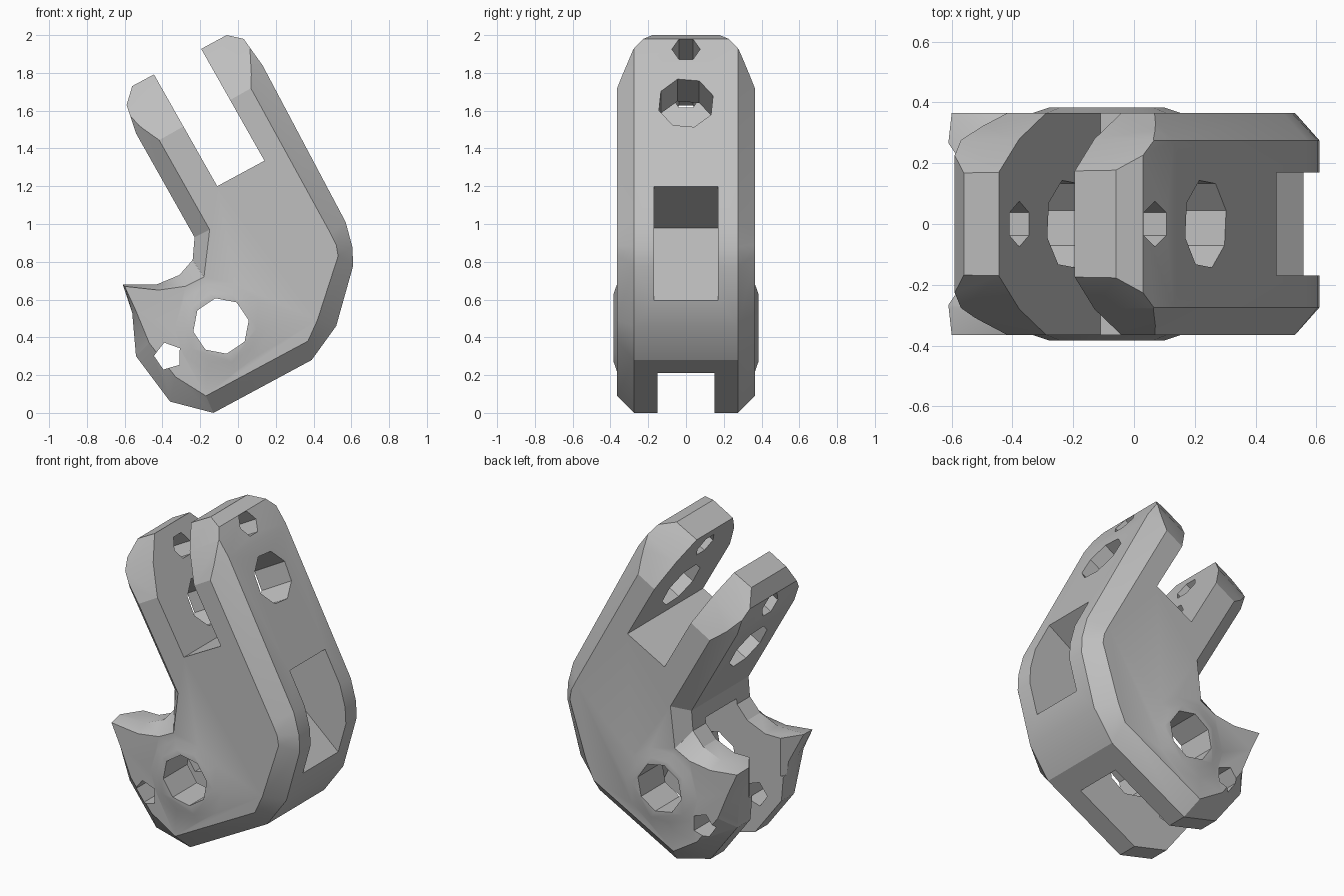
import bpy, bmesh, math
from mathutils import Matrix, Vector

cube = bpy.data.objects.get("Cube")
if cube:
    bpy.data.objects.remove(cube)

# One plain metal colour
GREY = (0.52, 0.52, 0.52, 1)
metal = bpy.data.materials.new("plain grey metal")
metal.diffuse_color = GREY
metal.use_nodes = True
metal.node_tree.nodes["Principled BSDF"].inputs["Base Color"].default_value = GREY


def frame(p, q, d, origin=(0, 0, 0)):
    """Matrix taking (p, q, depth) into the model's space."""
    return Matrix.Translation(origin) @ Matrix((p, q, d)).transposed().to_4x4()


X, Y, Z = Vector((1, 0, 0)), Vector((0, 1, 0)), Vector((0, 0, 1))
tilt = math.radians(29.5)
up = Vector((-math.sin(tilt), 0, math.cos(tilt)))       # along the upper arm
across = Vector((math.cos(tilt), 0, math.sin(tilt)))    # along the upper pin
SIDE = frame(X, Z, Y)
PLAN = frame(X, Y, Z)
ARM = frame(Y, up, across, (0.235, 0, 1.64))


def loft(name, rings, fr):
    """Closed solid through rings of (points, depth)."""
    bm = bmesh.new()
    loops = [[bm.verts.new(fr @ Vector((p, q, d))) for p, q in pts] for pts, d in rings]
    for a, b in zip(loops, loops[1:]):
        for i in range(len(a)):
            j = (i + 1) % len(a)
            bm.faces.new((a[i], a[j], b[j], b[i]))
    for cap in (loops[0], loops[-1]):
        bm.faces.new(cap)
    bmesh.ops.recalc_face_normals(bm, faces=bm.faces)
    mesh = bpy.data.meshes.new(name)
    bm.to_mesh(mesh)
    bm.free()
    obj = bpy.data.objects.new(name, mesh)
    mesh.materials.append(metal)
    bpy.context.collection.objects.link(obj)
    return obj


def prism(name, pts, lo, hi, fr):
    return loft(name, [(pts, lo), (pts, hi)], fr)


def ring(r, sides, p=0, q=0, turn=0):
    steps = [turn + math.tau * i / sides for i in range(sides)]
    return [(p + r * math.cos(a), q + r * math.sin(a)) for a in steps]


def combine(tool, operation="DIFFERENCE"):
    mod = body.modifiers.new(tool.name, "BOOLEAN")
    mod.operation, mod.solver, mod.object = operation, "EXACT", tool
    bpy.context.view_layer.objects.active = body
    bpy.ops.object.modifier_apply(modifier=mod.name)
    bpy.data.objects.remove(tool)


# Chamfered bent body: outer outline, and the smaller outline of its flat cheeks
outline = [(-.13, 0), (.39, .28), (.52, .46), (.61, .78), (.605, .88), (.57, 1.01),
           (.13, 1.84), (.03, 1.98), (-.06, 2), (-.56, 1.73), (-.59, 1.63), (-.54, 1.48),
           (-.23, .93), (-.24, .81), (-.31, .73), (-.43, .68), (-.61, .68),
           (-.56, .53), (-.54, .3), (-.36, .06)]
cheek = [(-.17, .09), (.37, .38), (.42, .49), (.53, .83), (.52, .89), (.49, .95),
         (.04, 1.77), (-.03, 1.88), (-.08, 1.9), (-.49, 1.67), (-.5, 1.6), (-.46, 1.52),
         (-.15, .97), (-.18, .72), (-.28, .67), (-.42, .65), (-.6, .67),
         (-.54, .54), (-.47, .37), (-.33, .19)]
body = loft("clevis_bracket", [(cheek, -.365), (outline, -.275),
                               (outline, .275), (cheek, .365)], SIDE)

# Low bosses around the lower pin
for s in (-1, 1):
    combine(loft("pin_boss", [(ring(.29, 10, -.09, .45), s * .35),
                              (ring(.19, 10, -.09, .45), s * .383)], SIDE), "UNION")

# Rounded tip of the upper fork
for s in (-1, 1):
    corner = [(.37, .14), (.28, .33), (.16, .48), (.16, .7), (.7, .7), (.7, .14)]
    combine(prism("tip_corner", [(s * y, u) for y, u in corner], -1.2, .4, ARM))

# Upper slot between the prongs
slot = [Vector((-.11, 1.2)), Vector((.14, 1.335))]
rise = Vector((up.x, up.z))
combine(prism("upper_slot", [slot[0], slot[1], slot[1] + rise, slot[0] + rise], -.6, .6, SIDE))

# Lower slot between the lugs, and their flared inner lips
lower = [(.29, .15), (.26, .21), (.05, .65), (-.16, .86), (-.3, .83), (-.8, .8), (-.8, -.3), (.1, -.3)]
combine(prism("lower_slot", lower, -.15, .15, SIDE))
lip = [(-.5, -.1), (-.5, .1), (-.64, .31), (-.64, -.31)]
combine(prism("lug_lip", lip, .45, .9, PLAN))

# Wedge pocket in the outer elbow
pocket = [(.47, 1.2), (.12, .98), (.565, .59), (.9, .4), (.9, 1.43)]
combine(prism("elbow_pocket", pocket, -.17, .17, SIDE))

# Pin holes and small locking holes
combine(prism("lower_pin_hole", ring(.15, 8, -.09, .46, .2), -.6, .6, SIDE))
combine(prism("lower_lock_hole", ring(.075, 5, -.37, .3, .6), -.6, .6, SIDE))
combine(prism("upper_pin_hole", ring(.15, 8, turn=.3), -1.2, .4, ARM))
combine(prism("upper_lock_hole", ring(.075, 6, 0, .33), -1.2, .4, ARM))

bpy.ops.object.select_all(action="DESELECT")
body.select_set(True)
bpy.context.view_layer.objects.active = body
bpy.ops.object.shade_smooth_by_angle(angle=math.radians(25))
